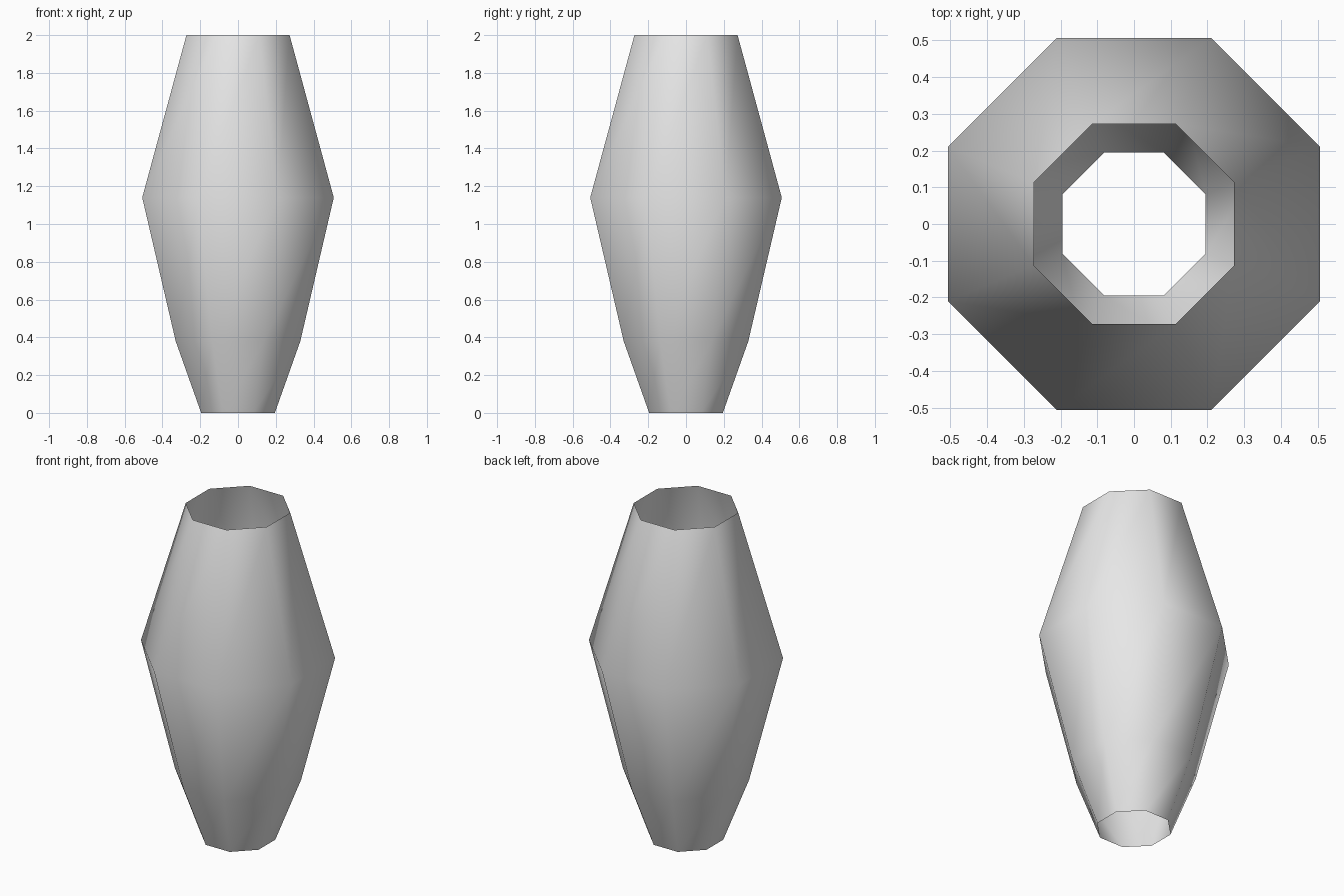
import bpy, bmesh
from math import cos, sin, pi

cube = bpy.data.objects.get("Cube")
if cube:
    bpy.data.objects.remove(cube, do_unlink=True)

SIDES = 8
# Distance from the axis to each flat side, and height
PROFILE = [(0.195, 0), (0.33, 0.38), (0.507, 1.14), (0.273, 2)]

grey = bpy.data.materials.new("light grey")
grey.use_nodes = True
colour = (0.8, 0.8, 0.8, 1)
grey.diffuse_color = colour
grey.node_tree.nodes["Principled BSDF"].inputs["Base Color"].default_value = colour

# Open octagonal shell: one ring per profile point, bridged by quads
bm = bmesh.new()
rings = []
for flat, z in PROFILE:
    radius = flat / cos(pi / SIDES)
    angles = [(i + 0.5) * 2 * pi / SIDES for i in range(SIDES)]
    rings.append([bm.verts.new((radius * cos(a), radius * sin(a), z)) for a in angles])
for low, high in zip(rings, rings[1:]):
    for i in range(SIDES):
        j = (i + 1) % SIDES
        face = bm.faces.new((low[i], low[j], high[j], high[i]))
        face.smooth = True

mesh = bpy.data.meshes.new("vase_shell")
bm.to_mesh(mesh)
bm.free()
mesh.materials.append(grey)
vase = bpy.data.objects.new("vase_shell", mesh)
bpy.context.collection.objects.link(vase)
